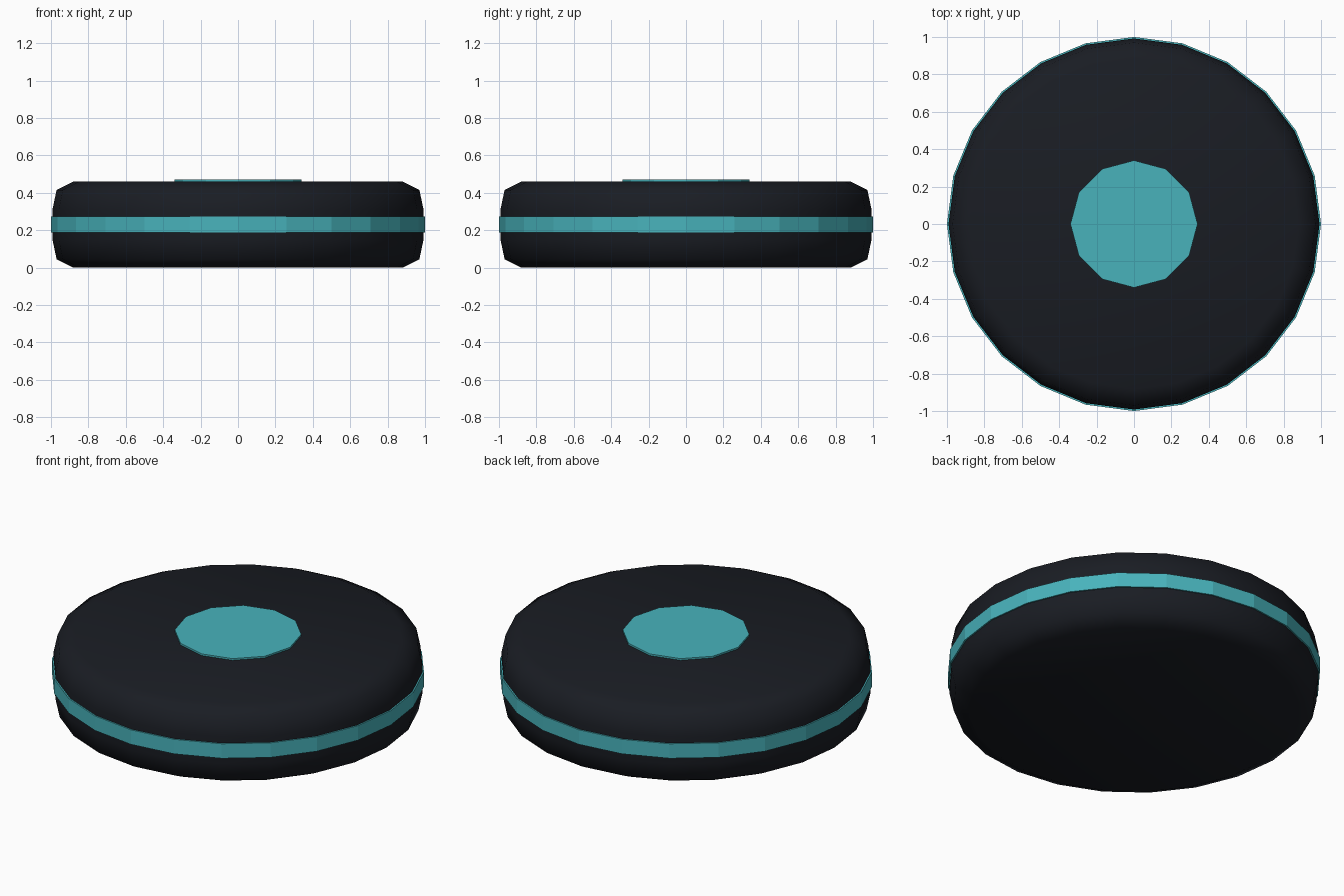
import bpy, bmesh
from math import cos, sin, tau, radians

if "Cube" in bpy.data.objects:
    bpy.data.objects.remove(bpy.data.objects["Cube"])


def material(name, rgb):
    m = bpy.data.materials.new(name)
    m.diffuse_color = (*rgb, 1)
    m.use_nodes = True
    m.node_tree.nodes["Principled BSDF"].inputs["Base Color"].default_value = m.diffuse_color
    return m


def lathe(name, profile, sides, mat, smooth=False, closed=False):
    """Spin (radius, z) points about z; cap both ends unless the profile is closed."""
    bm = bmesh.new()
    rings = [[bm.verts.new((r * cos(tau * i / sides), r * sin(tau * i / sides), z))
              for i in range(sides)] for r, z in profile]
    pairs = list(zip(rings, rings[1:]))
    if closed:
        pairs.append((rings[-1], rings[0]))
    else:
        bm.faces.new(rings[0][::-1])
        bm.faces.new(rings[-1])
    for a, b in pairs:
        for i in range(sides):
            j = (i + 1) % sides
            bm.faces.new((a[i], a[j], b[j], b[i]))
    bmesh.ops.recalc_face_normals(bm, faces=bm.faces)
    mesh = bpy.data.meshes.new(name)
    bm.to_mesh(mesh)
    bm.free()
    obj = bpy.data.objects.new(name, mesh)
    bpy.context.collection.objects.link(obj)
    mesh.materials.append(mat)
    if smooth:
        bpy.ops.object.select_all(action='DESELECT')
        obj.select_set(True)
        bpy.context.view_layer.objects.active = obj
        bpy.ops.object.shade_smooth_by_angle(angle=radians(60))
    return obj


dark = material("dark_shell", (0.010, 0.012, 0.017))
teal = material("teal_accent", (0.065, 0.45, 0.50))

# Rounded puck body, mirrored about its mid height
H = 0.46
lower = [(0.88, 0.0), (0.97, 0.045), (0.992, 0.15)]
lathe("body", lower + [(r, H - z) for r, z in reversed(lower)], 24, dark, smooth=True)

# Band around the rim
lathe("rim_band", [(0.96, 0.187), (1.0, 0.187), (1.0, 0.273), (0.96, 0.273)],
      24, teal, closed=True)

# Raised disc on top
lathe("top_disc", [(0.34, 0.445), (0.34, 0.47)], 12, teal)
